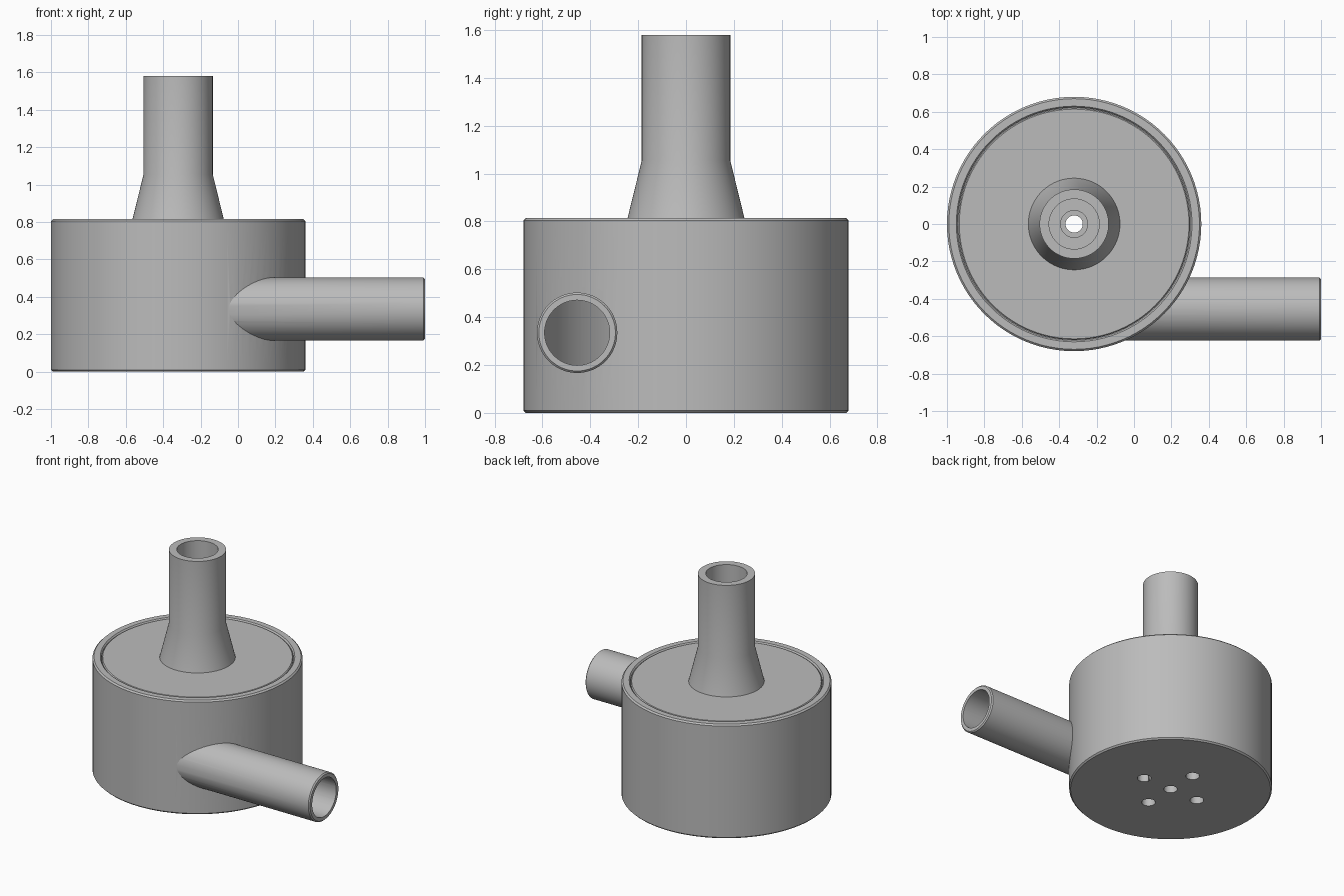
import bpy
import math
from mathutils import Matrix

cube = bpy.data.objects.get("Cube")
if cube:
    bpy.data.objects.remove(cube, do_unlink=True)

# Single grey finish
grey = bpy.data.materials.new("plain grey")
grey.use_nodes = True
colour = (0.5, 0.5, 0.5, 1)
grey.diffuse_color = colour
grey.node_tree.nodes["Principled BSDF"].inputs["Base Color"].default_value = colour

AXIS_X = -0.32
OUTLET_Y, OUTLET_Z = -0.455, 0.335
TOP = 0.815


def lathe(name, profile, steps=96, closed=False, matrix=None):
    """Spin (radius, height) points about z; open profiles start and end on the axis."""
    verts, rings, faces = [], [], []
    for r, z in profile:
        if r == 0:
            rings.append([len(verts)] * steps)
            verts.append((0, 0, z))
        else:
            rings.append(list(range(len(verts), len(verts) + steps)))
            for i in range(steps):
                a = math.tau * i / steps
                verts.append((r * math.cos(a), r * math.sin(a), z))
    pairs = list(zip(rings, rings[1:]))
    if closed:
        pairs.append((rings[-1], rings[0]))
    for low, high in pairs:
        for i in range(steps):
            j = (i + 1) % steps
            quad = [low[i], low[j], high[j], high[i]]
            faces.append(list(dict.fromkeys(quad)))
    mesh = bpy.data.meshes.new(name)
    mesh.from_pydata(verts, [], faces)
    mesh.transform(matrix or Matrix.Translation((AXIS_X, 0, 0)))
    mesh.materials.append(grey)
    obj = bpy.data.objects.new(name, mesh)
    bpy.context.collection.objects.link(obj)
    return obj


def rod(name, radius, low, high, bevel=0.0, **kw):
    profile = [(0, low), (radius, low), (radius, high - bevel)]
    if bevel:
        profile.append((radius - bevel, high))
    return lathe(name, profile + [(0, high)], **kw)


def combine(target, tool, operation):
    mod = target.modifiers.new(operation, "BOOLEAN")
    mod.operation, mod.object, mod.solver = operation, tool, "EXACT"
    bpy.context.view_layer.objects.active = target
    bpy.ops.object.modifier_apply(modifier=mod.name)
    bpy.data.objects.remove(tool, do_unlink=True)


def smooth(obj):
    bpy.ops.object.select_all(action="DESELECT")
    obj.select_set(True)
    bpy.context.view_layer.objects.active = obj
    bpy.ops.object.shade_smooth_by_angle(angle=math.radians(25))


# Drum housing, open at the top for the lid
housing = lathe("housing", [
    (0, 0), (0.67, 0), (0.68, 0.01), (0.68, TOP - 0.01), (0.67, TOP),
    (0.63, TOP), (0.622, TOP - 0.01), (0.622, 0.75), (0.58, 0.75), (0.58, 0.7), (0, 0.7)])

# Tangential outlet pipe, joined to the drum and then hollowed together
along_x = Matrix.Translation((0, OUTLET_Y, OUTLET_Z)) @ Matrix.Rotation(math.pi / 2, 4, "Y")
combine(housing, rod("outlet", 0.168, AXIS_X, 1, 0.008, steps=64, matrix=along_x), "UNION")
combine(housing, rod("chamber", 0.62, 0.06, 0.9), "DIFFERENCE")
combine(housing, rod("outlet_bore", 0.136, AXIS_X + 0.05, 1.1, steps=64, matrix=along_x), "DIFFERENCE")

# Five floor holes: one central, four around it
spots = [(0, 0)] + [(0.23 * math.cos(k * math.pi / 2), 0.23 * math.sin(k * math.pi / 2))
                    for k in range(4)]
for x, y in spots:
    place = Matrix.Translation((AXIS_X + x, y, 0))
    combine(housing, rod("floor_hole", 0.046, -0.1, 0.2, steps=32, matrix=place), "DIFFERENCE")
smooth(housing)

# Lid with flared neck and stepped bore
lid = lathe("lid_and_neck", [
    (0.072, 0.74), (0.62, 0.74), (0.62, TOP - 0.01), (0.614, TOP - 0.004),
    (0.245, TOP - 0.004), (0.185, 1.055), (0.185, 1.58),
    (0.134, 1.58), (0.134, 0.82), (0.072, 0.82)], closed=True)
smooth(lid)
